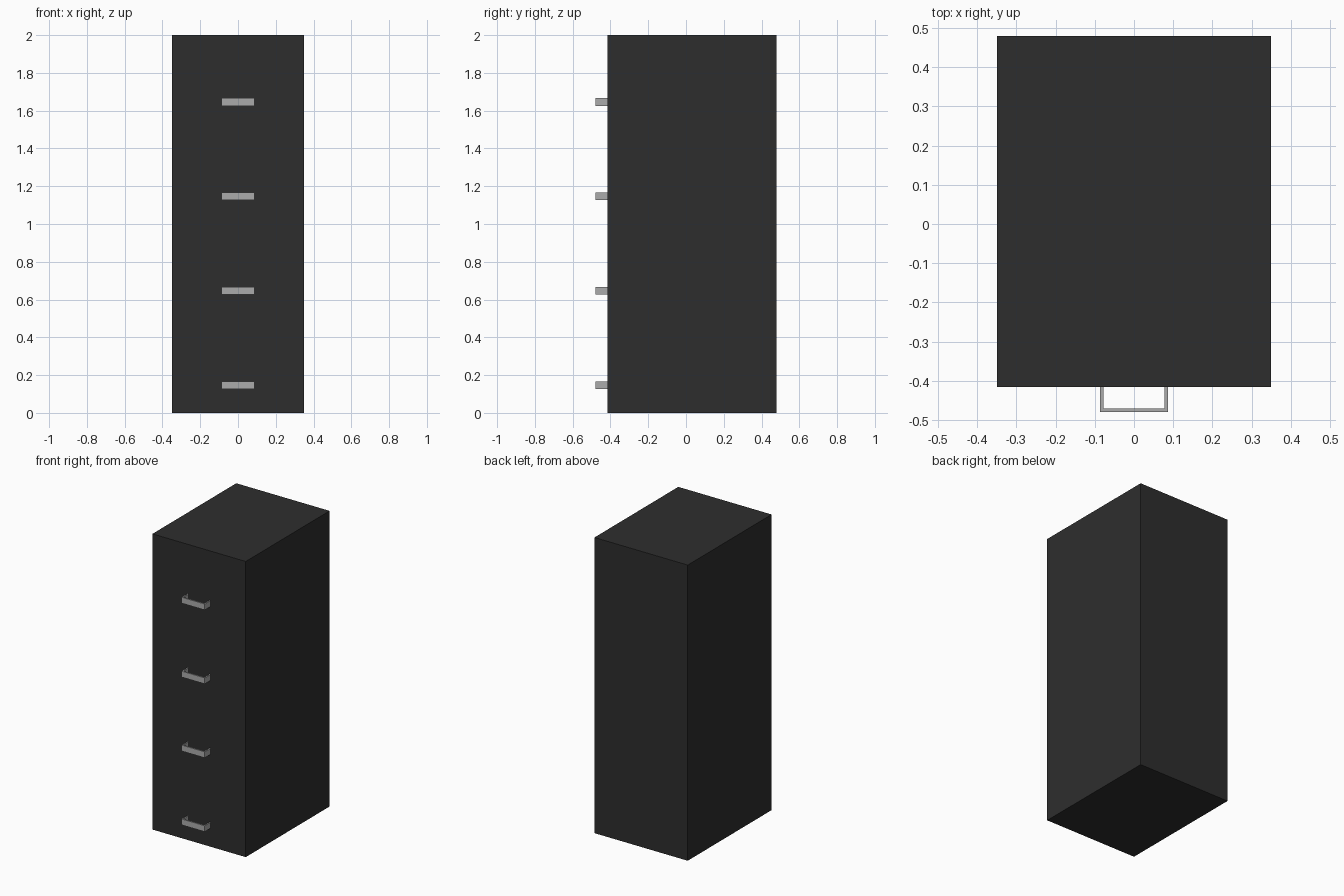
import bpy, bmesh

if "Cube" in bpy.data.objects:
    bpy.data.objects.remove(bpy.data.objects["Cube"])

W, Y_FRONT, Y_BACK, H = 0.349, -0.416, 0.48, 2.0
ROWS = 4
STEP = H / ROWS


def material(name, v):
    m = bpy.data.materials.new(name)
    m.diffuse_color = (v, v, v, 1)
    m.use_nodes = True
    m.node_tree.nodes["Principled BSDF"].inputs["Base Color"].default_value = m.diffuse_color
    return m


black = material("black metal", 0.027)
grey = material("grey handle", 0.41)


def make(name, bm, mat):
    bmesh.ops.recalc_face_normals(bm, faces=bm.faces)
    me = bpy.data.meshes.new(name)
    bm.to_mesh(me)
    bm.free()
    me.materials.append(mat)
    ob = bpy.data.objects.new(name, me)
    bpy.context.collection.objects.link(ob)
    return ob


def box(name, lo, hi, mat):
    bm = bmesh.new()
    bmesh.ops.create_cube(bm, size=1)
    for v in bm.verts:
        v.co = [(a + b) / 2 + c * (b - a) for a, b, c in zip(lo, hi, v.co)]
    return make(name, bm, mat)


def handle(name, z):
    # half of the U-shaped pull, mirrored across the middle
    w, t, y0, y1, h = 0.087, 0.009, Y_FRONT, -0.48, 0.04
    profile = [(0, y1), (w, y1), (w, y0), (w - t, y0), (w - t, y1 + t), (0, y1 + t)]
    bm = bmesh.new()
    f = bm.faces.new([bm.verts.new((x, y, z - h / 2)) for x, y in profile])
    ext = bmesh.ops.extrude_face_region(bm, geom=[f])
    bmesh.ops.translate(bm, vec=(0, 0, h),
                        verts=[g for g in ext["geom"] if isinstance(g, bmesh.types.BMVert)])
    # open the middle so the halves join cleanly
    seam = [f for f in bm.faces if all(abs(v.co.x) < 1e-6 for v in f.verts)]
    bmesh.ops.delete(bm, geom=seam, context='FACES')
    ob = make(name, bm, grey)
    ob.modifiers.new("mirror", 'MIRROR').use_clip = True


# cabinet body behind the drawer fronts
box("cabinet_body", (-W, Y_FRONT + 0.02, 0), (W, Y_BACK, H), black)

# stacked drawer fronts, each with a pull
for i in range(ROWS):
    z = i * STEP
    box(f"drawer_front_{i + 1}", (-W, Y_FRONT, z), (W, Y_FRONT + 0.02, z + STEP), black)
    handle(f"drawer_handle_{i + 1}", z + 0.146)
